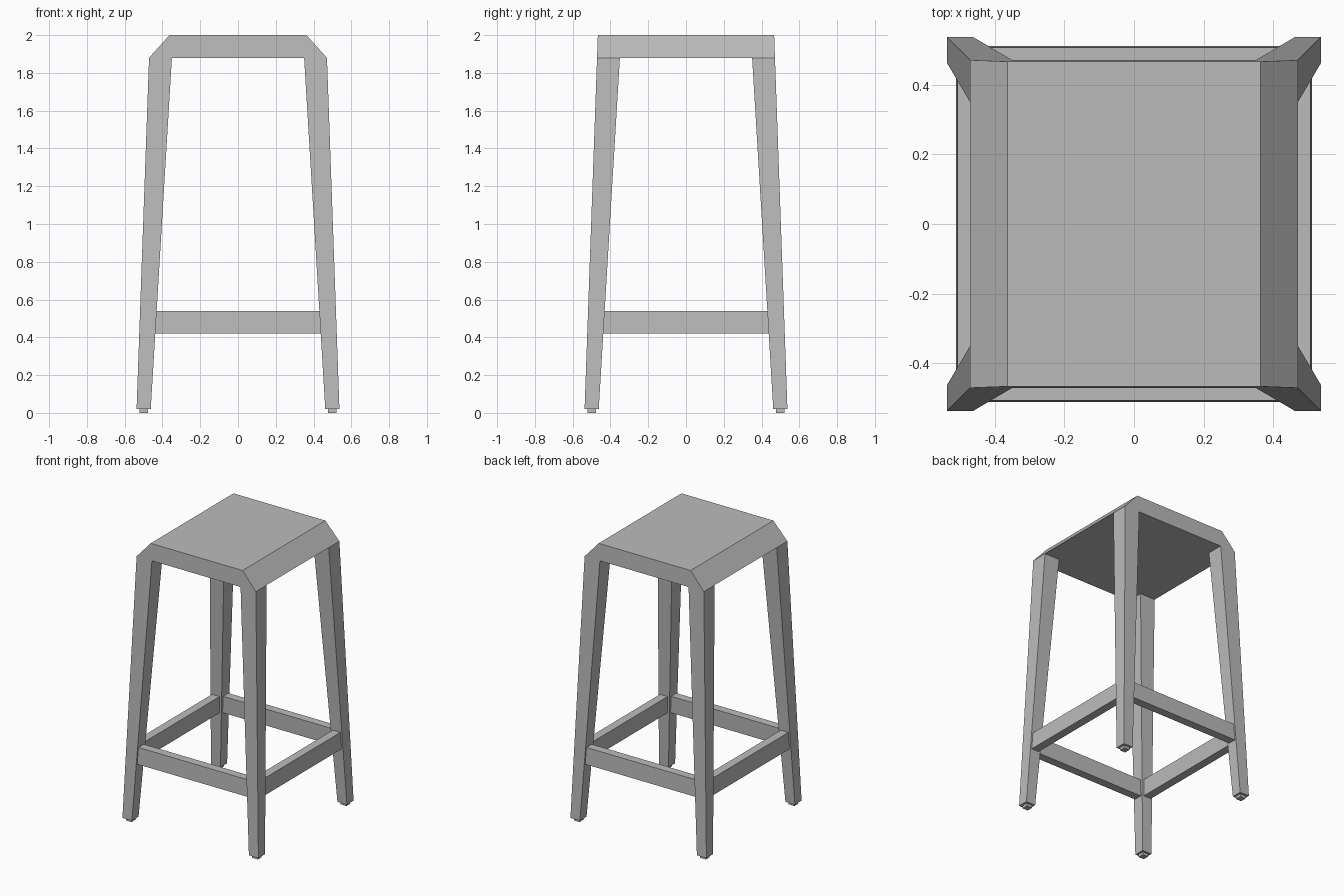
import bpy
import bmesh

cube = bpy.data.objects.get("Cube")
if cube:
    bpy.data.objects.remove(cube, do_unlink=True)

grey = bpy.data.materials.new("grey paint")
grey.use_nodes = True
colour = (0.5, 0.5, 0.5, 1)
grey.diffuse_color = colour
grey.node_tree.nodes["Principled BSDF"].inputs["Base Color"].default_value = colour

SEAT_BASE, SEAT_TOP, LEG_BASE = 1.88, 2.0, 0.02
SIDES = (("front", -1), ("back", 1))
HANDS = (("left", 1), ("right", -1))


def outer(z):
    """Distance from the centre to the sloping outer face at a height."""
    return 0.537 - 0.066 * (z - LEG_BASE) / (SEAT_BASE - LEG_BASE)


def loft(name, lower, upper):
    """Solid between two horizontal rectangles (x0, x1, y0, y1, z)."""
    bm = bmesh.new()
    rings = []
    for x0, x1, y0, y1, z in (lower, upper):
        rings.append([bm.verts.new((x, y, z)) for x, y in
                      ((x0, y0), (x1, y0), (x1, y1), (x0, y1))])
    a, b = rings
    bm.faces.new(a)
    bm.faces.new(b)
    for i in range(4):
        j = (i + 1) % 4
        bm.faces.new((a[i], a[j], b[j], b[i]))
    bmesh.ops.recalc_face_normals(bm, faces=bm.faces)
    mesh = bpy.data.meshes.new(name)
    bm.to_mesh(mesh)
    bm.free()
    mesh.materials.append(grey)
    obj = bpy.data.objects.new(name, mesh)
    bpy.context.collection.objects.link(obj)
    return obj


# Seat slab with wide chamfers on its left and right edges
low, top = outer(SEAT_BASE), outer(SEAT_TOP)
loft("seat", (-low, low, -low, low, SEAT_BASE),
     (-0.363, 0.363, -top, top, SEAT_TOP))

# Splayed, tapered square legs, each with a small foot pad
for side, sy in SIDES:
    for hand, sx in HANDS:
        def corner(inner, out, z):
            return (sx * inner, sx * out, sy * inner, sy * out, z)
        loft(f"{side}_{hand}_leg",
             corner(0.462, outer(LEG_BASE), LEG_BASE),
             corner(0.35, low, SEAT_BASE))
        loft(f"{side}_{hand}_foot",
             corner(0.477, 0.521, 0), corner(0.477, 0.521, LEG_BASE))

# Footrest rails between the legs, leaning with the leg slope
RAIL_LOW, RAIL_TOP, END, THICK, INSET = 0.42, 0.54, 0.445, 0.06, 0.011


def rail(name, sign, along_x):
    rects = []
    for z in (RAIL_LOW, RAIL_TOP):
        face = outer(z) - INSET
        across = (sign * (face - THICK), sign * face)
        span = (-END, END)
        rects.append((span + across if along_x else across + span) + (z,))
    loft(name, *rects)


for side, sign in SIDES:
    rail(f"{side}_rail", sign, True)
for hand, sign in HANDS:
    rail(f"{hand}_rail", sign, False)
